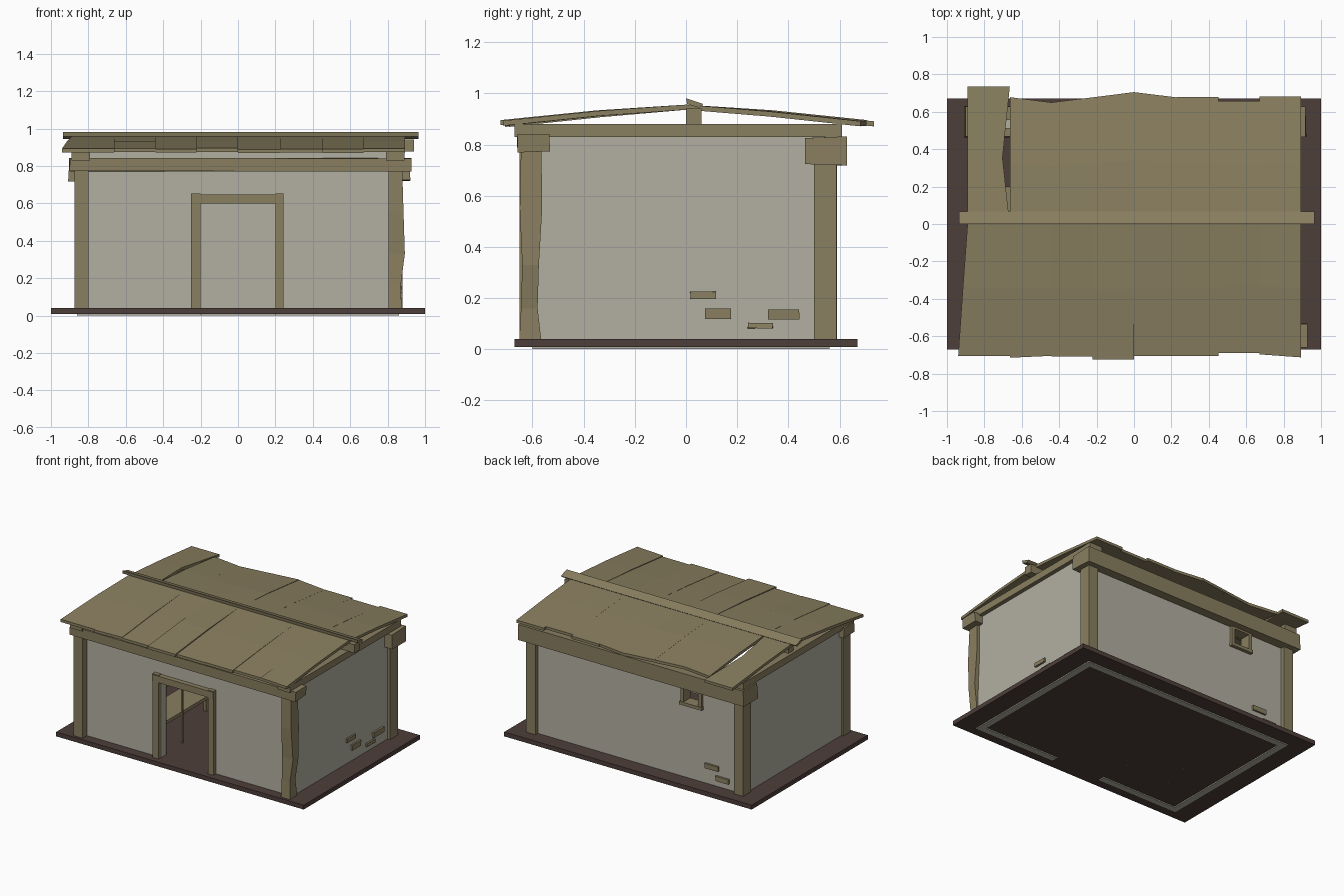
import bpy, bmesh, random
from mathutils import Vector, Matrix
random.seed(4)


def material(name, rgb):
    m = bpy.data.materials.new(name)
    m.diffuse_color = (*rgb, 1)
    return m


WOOD = material("weathered wood", (0.25, 0.21, 0.115))
PLASTER = material("pale plaster", (0.45, 0.435, 0.36))
EARTH = material("dark earth", (0.075, 0.049, 0.042))


def finish(name, bm, mat):
    bmesh.ops.recalc_face_normals(bm, faces=bm.faces)
    me = bpy.data.meshes.new(name)
    bm.to_mesh(me)
    bm.free()
    me.materials.append(mat)
    ob = bpy.data.objects.new(name, me)
    bpy.context.collection.objects.link(ob)
    return ob


# one object from boxes given as (x0, x1, y0, y1, z0, z1), with optional vertex jitter
def boxes(name, mat, spans, jitter=0.0):
    bm = bmesh.new()
    for x0, x1, y0, y1, z0, z1 in spans:
        mtx = (Matrix.Translation(((x0 + x1) / 2, (y0 + y1) / 2, (z0 + z1) / 2))
               @ Matrix.Diagonal((x1 - x0, y1 - y0, z1 - z0, 1)))
        vs = bmesh.ops.create_cube(bm, size=1, matrix=mtx)["verts"]
        for v in vs:
            v.co += Vector([random.uniform(-jitter, jitter) for _ in range(3)])
    return finish(name, bm, mat)


# bar lofted through rectangular rings, each a list of four points
def loft(name, mat, rings):
    bm = bmesh.new()
    rs = [[bm.verts.new(p) for p in r] for r in rings]
    for a, b in zip(rs, rs[1:]):
        for i in range(4):
            j = (i + 1) % 4
            bm.faces.new((a[i], a[j], b[j], b[i]))
    bm.faces.new(rs[0])
    bm.faces.new(rs[-1])
    return finish(name, bm, mat)


# ground slab
boxes("ground_slab", EARTH, [(-1, 1, -0.67, 0.67, 0.008, 0.04)])

# walls, left open for the door and the rear window
boxes("front_wall", PLASTER, [(-0.86, -0.2, -0.6, -0.55, 0, 0.875),
                              (0.2, 0.86, -0.6, -0.55, 0, 0.875),
                              (-0.2, 0.2, -0.6, -0.55, 0.62, 0.875)])
boxes("back_wall", PLASTER, [(-0.86, -0.51, 0.51, 0.56, 0, 0.875),
                             (-0.38, 0.86, 0.51, 0.56, 0, 0.875),
                             (-0.51, -0.38, 0.51, 0.56, 0, 0.59),
                             (-0.51, -0.38, 0.51, 0.56, 0.71, 0.875)])
for name, s in (("left_wall", -1), ("right_wall", 1)):
    a, b = sorted((s * 0.86, s * 0.81))
    boxes(name, PLASTER, [(a, b, -0.55, 0.51, 0, 0.85)])

# corner posts
boxes("front_left_post", WOOD, [(-0.875, -0.80, -0.65, -0.565, 0.03, 0.78)])
boxes("back_left_post", WOOD, [(-0.875, -0.80, 0.50, 0.59, 0.03, 0.76)])
boxes("back_right_post", WOOD, [(0.805, 0.88, 0.50, 0.588, 0.03, 0.76)])
# (level, right face x, front face y, back face y) of the worn post
worn = [(0.03, 0.875, -0.652, -0.565), (0.16, 0.87, -0.645, -0.58),
        (0.33, 0.892, -0.64, -0.575), (0.55, 0.885, -0.65, -0.562),
        (0.78, 0.878, -0.645, -0.565)]
loft("front_right_post", WOOD,
     [[(0.805, y0, z), (x, y0, z), (x, y1, z), (0.805, y1, z)] for z, x, y0, y1 in worn])

# beams on top of the walls
boxes("front_beam", WOOD, [(-0.90, 0.925, -0.66, -0.535, 0.77, 0.843)], 0.004)
boxes("back_beam", WOOD, [(-0.905, 0.92, 0.465, 0.632, 0.72, 0.828)], 0.004)
for name, s in (("left_plate", -1), ("right_plate", 1)):
    a, b = sorted((s * 0.79, s * 0.89))
    boxes(name, WOOD, [(a, b, -0.67, 0.61, 0.83, 0.88)])
boxes("ridge_beam", WOOD, [(-0.87, 0.94, 0.0, 0.06, 0.878, 0.94)])

# door frame
boxes("door_frame", WOOD, [(-0.25, -0.2, -0.63, -0.54, 0.03, 0.652),
                           (0.2, 0.243, -0.63, -0.54, 0.03, 0.652),
                           (-0.25, 0.243, -0.635, -0.535, 0.60, 0.648)])

# rear window frame with a cross bar
boxes("window_frame", WOOD, [(-0.53, -0.505, 0.50, 0.58, 0.575, 0.725),
                             (-0.385, -0.36, 0.50, 0.58, 0.575, 0.725),
                             (-0.53, -0.36, 0.50, 0.58, 0.705, 0.728),
                             (-0.535, -0.355, 0.50, 0.585, 0.572, 0.595)])

# exposed bricks where plaster has fallen off
boxes("right_bricks", WOOD, [(0.84, 0.873, y0, y1, z0, z1) for y0, y1, z0, z1 in
                             [(0.017, 0.117, 0.195, 0.226), (0.075, 0.175, 0.12, 0.157),
                              (0.24, 0.34, 0.082, 0.102), (0.322, 0.442, 0.117, 0.155)]], 0.002)
boxes("back_bricks", WOOD, [(-0.66, -0.55, 0.54, 0.575, 0.155, 0.19),
                            (-0.745, -0.64, 0.54, 0.575, 0.085, 0.12)], 0.002)


# roof plank: bends once on the way from ridge to eave; side is -1 front, 1 back
def plank(name, side, xs, eaves, mid_xs=None, drop=0.0):
    ridge_xs = (max(xs[0], -0.89), xs[1])
    mid_xs = mid_xs or tuple((a + b) / 2 for a, b in zip(xs, ridge_xs))
    rings = []
    for (x0, x1), t, z in ((ridge_xs, 0, 0.956), (mid_xs, 0.48, 0.934), (xs, 1, 0.896)):
        ya, yb = side * eaves[0] * t, side * eaves[1] * t
        z -= drop * (t > 0)
        rings.append([(x0, ya, z), (x1, yb, z), (x1, yb, z - 0.02), (x0, ya, z - 0.02)])
    loft(name, WOOD, rings)


edges = [-0.89, -0.664, -0.442, -0.222, 0, 0.227, 0.451, 0.672, 0.893]
front_eaves = [(0.705, 0.705), (0.715, 0.705), (0.708, 0.708), (0.725, 0.725),
               (0.706, 0.706), (0.706, 0.706), (0.69, 0.69), (0.697, 0.713)]
back_eaves = [(0.735, 0.735), (0.678, 0.65), (0.65, 0.677), (0.677, 0.705),
              (0.705, 0.677), (0.68, 0.68), (0.658, 0.658), (0.682, 0.682)]
for i in range(8):
    xs = (edges[i], edges[i + 1])
    plank(f"front_roof_plank_{i + 1}", -1, (-0.94, xs[1]) if i == 0 else xs,
          front_eaves[i], drop=random.uniform(0, 0.007))
    plank(f"back_roof_plank_{i + 1}", 1, xs, back_eaves[i],
          (-0.89, -0.703) if i == 0 else None, random.uniform(0, 0.007))

# tilted ridge board
loft("ridge_board", WOOD, [[(x, 0.0, 0.981), (x, 0.068, 0.958), (x, 0.05, 0.944), (x, 0.004, 0.958)]
                           for x in (-0.935, 0.965)])

# plank bench with thin poles inside
boxes("bench", WOOD, [(-0.58, -0.36, -0.36, 0.2, 0.13, 0.155),
                      (-0.80, -0.58, -0.36, 0.2, 0.22, 0.245)]
      + [(-0.59, -0.57, y, y + 0.02, 0.03, 0.24) for y in (-0.34, 0.16)]
      + [(-0.39, -0.37, y, y + 0.02, 0.03, 0.14) for y in (-0.34, 0.16)])
boxes("poles", WOOD, [(x - 0.006, x + 0.006, y - 0.006, y + 0.006, 0.006, 0.48)
                      for x, y in ((-0.22, -0.33), (-0.576, -0.33), (-0.534, -0.127))])
